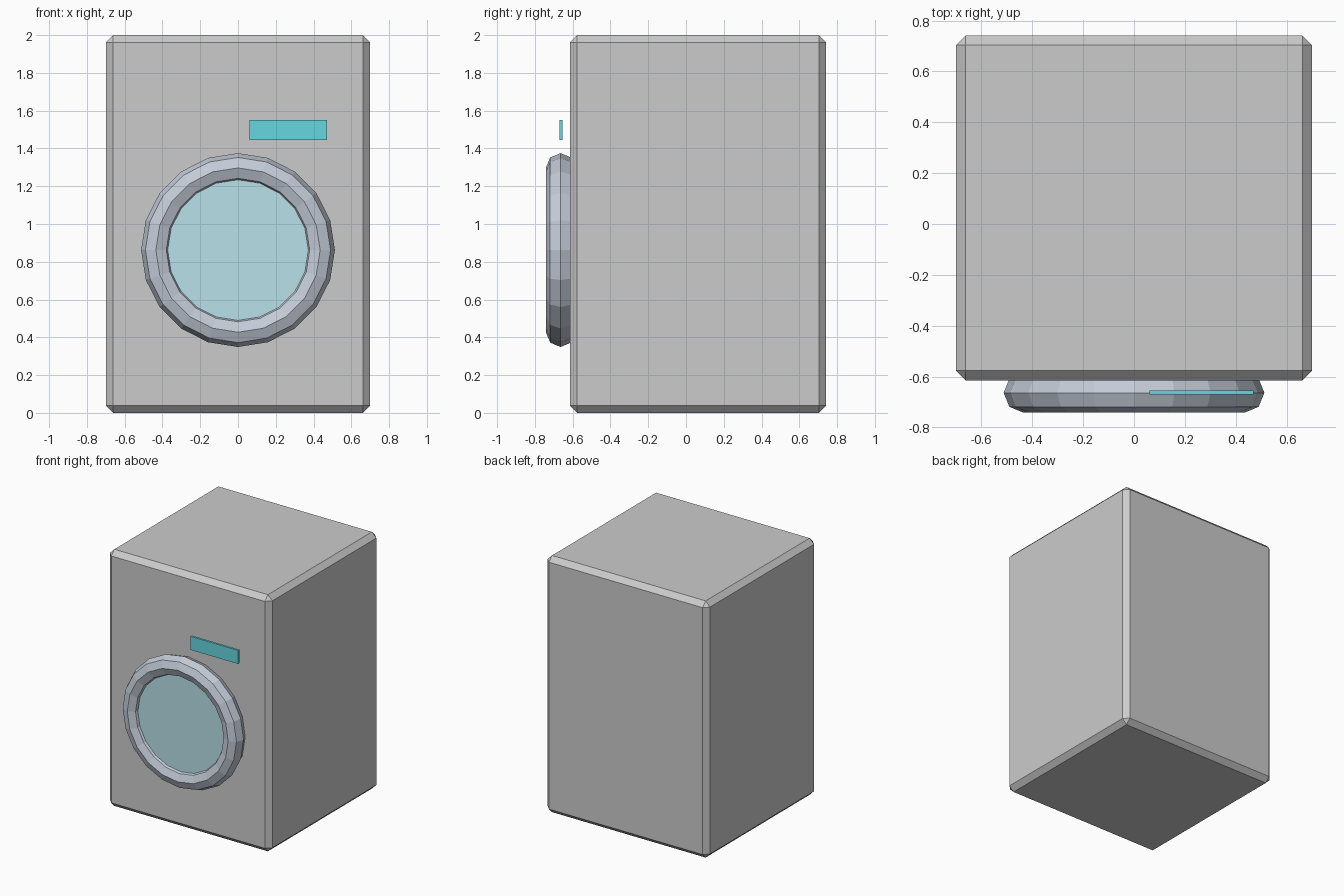
import bpy
from math import pi

if "Cube" in bpy.data.objects:
    bpy.data.objects.remove(bpy.data.objects["Cube"])

DOOR_Z = 0.862
SIDES = 20


def finish(name, color=None):
    ob = bpy.context.object
    ob.name = name
    if color:
        mat = bpy.data.materials.new(name + "_color")
        mat.diffuse_color = (*color, 1)
        mat.use_nodes = True
        mat.node_tree.nodes["Principled BSDF"].inputs["Base Color"].default_value = mat.diffuse_color
        ob.data.materials.append(mat)
    return ob


def box(name, lo, hi, color=None):
    mid = [(a + b) / 2 for a, b in zip(lo, hi)]
    bpy.ops.mesh.primitive_cube_add(size=1, location=mid)
    bpy.context.object.scale = [b - a for a, b in zip(lo, hi)]
    bpy.ops.object.transform_apply(location=False, rotation=False, scale=True)
    return finish(name, color)


# Cabinet with chamfered edges
cabinet = box("cabinet", (-0.70, -0.615, 0), (0.70, 0.742, 2))
bevel = cabinet.modifiers.new("chamfer", "BEVEL")
bevel.width = 0.038
bevel.segments = 1

# Door ring, half sunk into the front
bpy.ops.mesh.primitive_torus_add(
    major_segments=SIDES, minor_segments=8, major_radius=0.435, minor_radius=0.078,
    location=(0, -0.664, DOOR_Z), rotation=(pi / 2, 0, 0))
finish("door_ring", (0.55, 0.60, 0.68))

# Door glass, its rim hidden inside the ring
bpy.ops.mesh.primitive_cylinder_add(
    vertices=SIDES, radius=0.40, depth=0.05,
    location=(0, -0.676, DOOR_Z), rotation=(pi / 2, 0, 0))
finish("door_glass", (0.48, 0.75, 0.81))

# Display panel standing just off the front
box("display_panel", (0.06, -0.671, 1.445), (0.47, -0.654, 1.55), (0.13, 0.68, 0.74))
